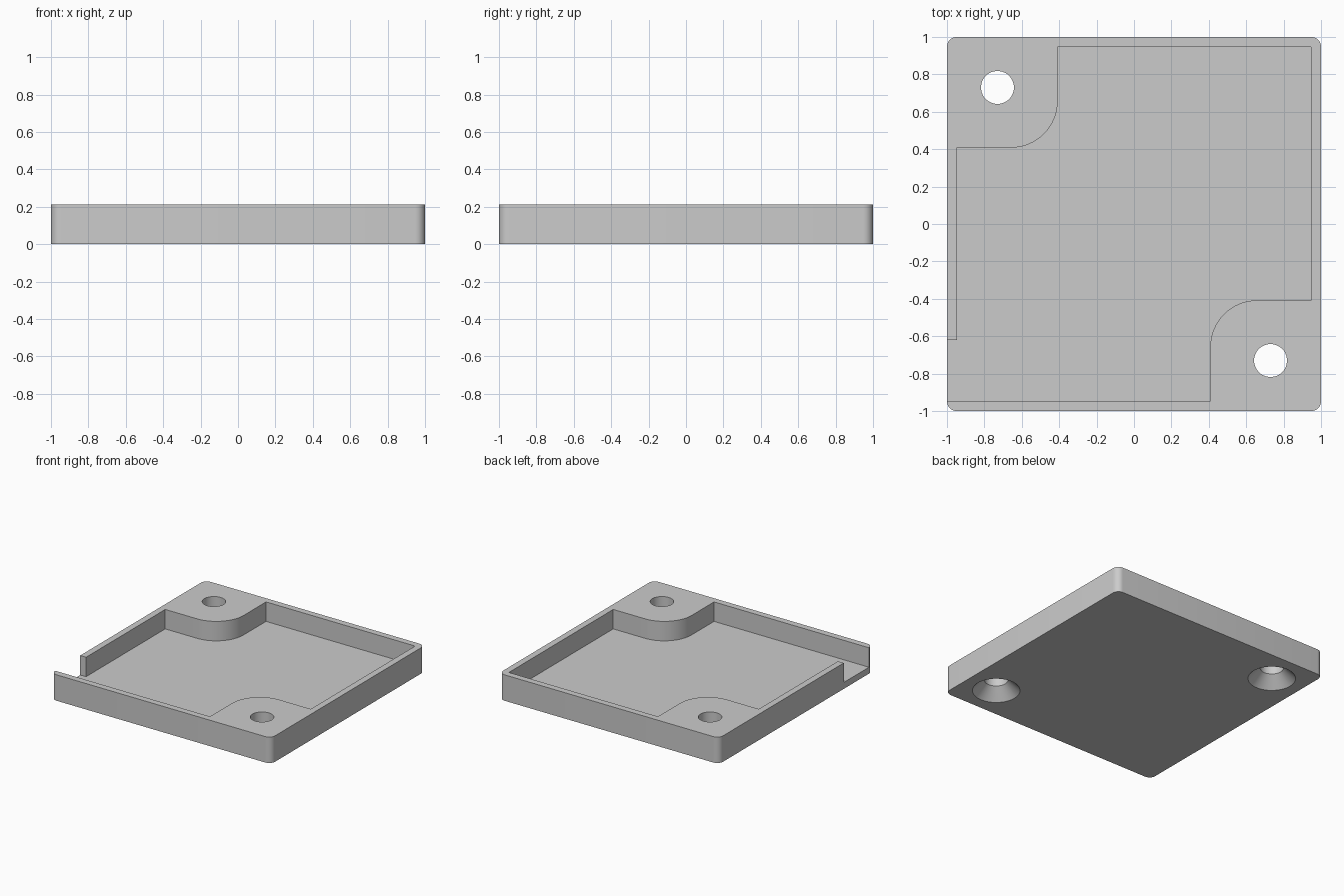
import bpy
import bmesh
from math import cos, sin, radians

HEIGHT, FLOOR, INNER = 0.213, 0.053, 0.947
BOSS, BOSS_R = 0.408, 0.25
HOLE, HOLE_R, SINK = 0.73, 0.088, 0.09

cube = bpy.data.objects.get("Cube")
if cube:
    bpy.data.objects.remove(cube)

grey = bpy.data.materials.new("grey plastic")
grey.use_nodes = True
colour = (0.6, 0.6, 0.6, 1)
grey.diffuse_color = colour
grey.node_tree.nodes["Principled BSDF"].inputs["Base Color"].default_value = colour


def arc(cx, cy, r, start, end, steps):
    angles = [radians(start + (end - start) * i / steps) for i in range(steps + 1)]
    return [(cx + r * cos(a), cy + r * sin(a)) for a in angles]


def loft(name, rings):
    """Solid skinned through matching closed rings of 3D points."""
    bm = bmesh.new()
    loops = [[bm.verts.new(p) for p in ring] for ring in rings]
    n = len(loops[0])
    for low, high in zip(loops, loops[1:]):
        for i in range(n):
            j = (i + 1) % n
            bm.faces.new((low[i], low[j], high[j], high[i]))
    bm.faces.new(loops[0][::-1])
    bm.faces.new(loops[-1])
    bmesh.ops.recalc_face_normals(bm, faces=bm.faces)
    mesh = bpy.data.meshes.new(name)
    bm.to_mesh(mesh)
    bm.free()
    mesh.materials.append(grey)
    obj = bpy.data.objects.new(name, mesh)
    bpy.context.collection.objects.link(obj)
    return obj


def prism(name, outline, z0, z1):
    return loft(name, [[(x, y, z) for x, y in outline] for z in (z0, z1)])


# Tray block with rounded upright corners
r = 1 - INNER
outline = []
for k, (sx, sy) in enumerate([(1, 1), (-1, 1), (-1, -1), (1, -1)]):
    outline += arc(sx * INNER, sy * INNER, r, 90 * k, 90 * k + 90, 8)
tray = prism("tray", outline, 0, HEIGHT)

# Pocket around two corner bosses, open through the side notch
c = BOSS + BOSS_R
pocket = [(-1.2, -INNER), (BOSS, -INNER)]
pocket += arc(c, -c, BOSS_R, 180, 90, 20)
pocket += [(INNER, -BOSS), (INNER, INNER), (-BOSS, INNER)]
pocket += arc(-c, c, BOSS_R, 0, -90, 20)
pocket += [(-INNER, BOSS), (-INNER, -0.62), (-1.2, -0.62)]
cutters = [prism("pocket_cutter", pocket, FLOOR, HEIGHT + 0.1)]

# Screw holes, countersunk from below
for s in (1, -1):
    profile = [(HOLE_R + SINK + 0.05, -0.05), (HOLE_R, SINK), (HOLE_R, HEIGHT + 0.1)]
    rings = [[(x, y, z) for x, y in arc(s * HOLE, -s * HOLE, rad, 0, 360, 48)[:-1]]
             for rad, z in profile]
    cutters.append(loft("screw_hole_cutter", rings))

bpy.context.view_layer.objects.active = tray
for cutter in cutters:
    cutter.hide_render = True
    mod = tray.modifiers.new("cut", "BOOLEAN")
    mod.operation = "DIFFERENCE"
    mod.solver = "EXACT"
    mod.object = cutter
    bpy.ops.object.modifier_apply(modifier=mod.name)
    bpy.data.objects.remove(cutter)

bpy.ops.object.select_all(action="DESELECT")
tray.select_set(True)
bpy.ops.object.shade_smooth_by_angle(angle=radians(30))
